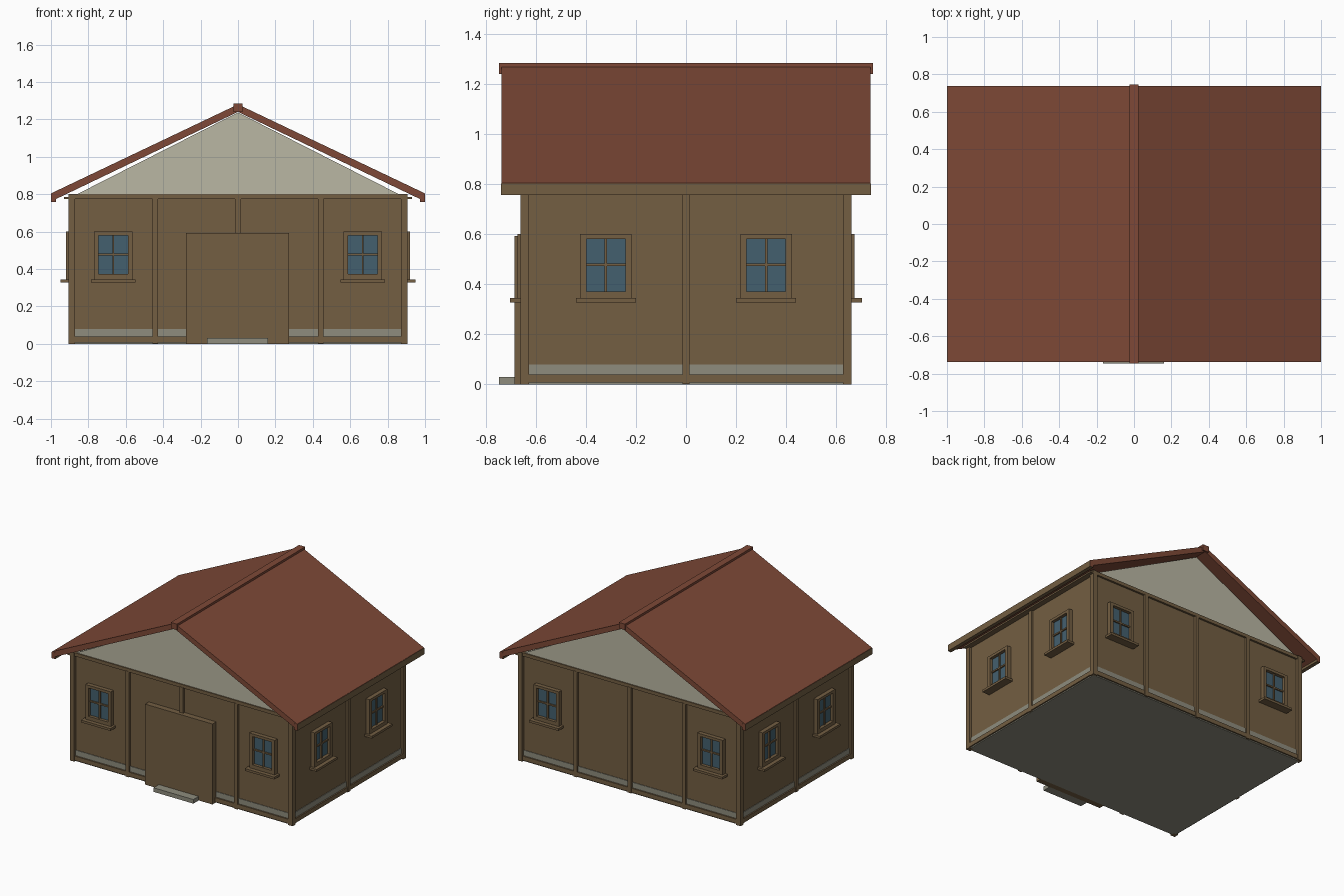
import bpy
import bmesh
from math import pi
from mathutils import Matrix, Vector

cube = bpy.data.objects.get("Cube")
if cube:
    bpy.data.objects.remove(cube, do_unlink=True)


def srgb(r, g, b):
    return tuple(((c / 255 + 0.055) / 1.055) ** 2.4 for c in (r, g, b)) + (1.0,)


def material(name, rgb):
    m = bpy.data.materials.new(name)
    m.use_nodes = True
    m.diffuse_color = srgb(*rgb)
    m.node_tree.nodes["Principled BSDF"].inputs["Base Color"].default_value = srgb(*rgb)
    return m


WOOD = material("brown wood", (115, 94, 66))
ROOF = material("red roof", (126, 73, 55))
PLASTER = material("cream plaster", (186, 183, 163))
STONE = material("grey stone", (142, 140, 125))
GLASS = material("blue glass", (68, 96, 110))


def finish(name, bm, *mats):
    bmesh.ops.recalc_face_normals(bm, faces=bm.faces)
    mesh = bpy.data.meshes.new(name)
    bm.to_mesh(mesh)
    bm.free()
    for m in mats:
        mesh.materials.append(m)
    ob = bpy.data.objects.new(name, mesh)
    bpy.context.collection.objects.link(ob)
    return ob


def add_box(bm, x0, x1, y0, y1, z0, z1):
    size = Vector((x1 - x0, y1 - y0, z1 - z0))
    mid = Vector((x0 + x1, y0 + y1, z0 + z1)) / 2
    bmesh.ops.create_cube(bm, size=1, matrix=Matrix.Translation(mid) @ Matrix.Diagonal(size).to_4x4())


def boxes(name, mat, *dims):
    bm = bmesh.new()
    for d in dims:
        add_box(bm, *d)
    return finish(name, bm, mat)


def prism(name, mat, profile, y0, y1):
    """Extrude an x-z profile along y."""
    bm = bmesh.new()
    face = bm.faces.new([bm.verts.new((x, y0, z)) for x, z in profile])
    out = bmesh.ops.extrude_face_region(bm, geom=[face], use_keep_orig=True)
    verts = [v for v in out["geom"] if isinstance(v, bmesh.types.BMVert)]
    bmesh.ops.translate(bm, verts=verts, vec=(0, y1 - y0, 0))
    return finish(name, bm, mat)


# Outer faces of the timber frame, and the wall panels set behind it
W, D, IN = 0.907, 0.66, 0.018
PW, PD = W - IN, D - IN

# Foundation and walls
boxes("foundation", STONE, (-PW - .004, PW + .004, -PD - .004, PD + .004, 0, .08))
boxes("wall_panels", WOOD, (-PW, PW, -PD, PD, .07, .795))

# Corner posts
for sx in (-1, 1):
    for sy in (-1, 1):
        x, y = sorted((sx * W, sx * (W - .036))), sorted((sy * D, sy * (D - .034)))
        boxes("corner_post", WOOD, (*x, *y, 0, .80))

# Intermediate posts and horizontal beams
for s in (-1, 1):
    y = sorted((s * (D - .002), s * (PD - .02)))
    x = sorted((s * (W - .002), s * (PW - .02)))
    for px in (-.442, 0, .442):
        boxes("front_post" if s < 0 else "back_post", WOOD, (px - .015, px + .015, *y, .002, .78))
    boxes("side_post", WOOD, (*x, -.014, .014, .002, .78))
    yb = sorted((s * (D - .004), s * (PD - .02)))
    xb = sorted((s * (W - .004), s * (PW - .02)))
    for name, z0, z1 in (("sill_beam", .008, .04), ("top_beam", .775, .80)):
        boxes(name, WOOD, (-W + .01, W - .01, *yb, z0, z1))
        boxes(name, WOOD, (*xb, -D + .01, D - .01, z0, z1))
    boxes("eave_plate", WOOD, (*sorted((s * .89, s * .93)), -D, D, .773, .785))

# Door panel and step
boxes("door_panel", WOOD, (-.277, .272, -.685, -PD, 0, .592))
boxes("door_step", STONE, (-.165, .16, -.747, -.68, 0, .03))


def window(side, along):
    """Build a window facing -y at the origin, then turn it onto a wall."""
    angle = {"front": 0, "left": pi / 2, "back": pi, "right": -pi / 2}[side]
    off = PD if side in ("front", "back") else PW
    turn = Matrix.Rotation(angle, 4, "Z") @ Matrix.Translation((along, -off, 0))
    out = -IN - .013
    parts = (
        ("window_frame", WOOD, [
            (-.103, -.078, out, .01, .345, .60), (.078, .103, out, .01, .345, .60),
            (-.078, .078, out, .01, .58, .60), (-.078, .078, out, .01, .345, .372)]),
        ("window_bars", WOOD, [
            (-.005, .005, -.018, 0, .37, .58), (-.078, .078, -.0175, 0, .472, .483)]),
        ("window_sill", WOOD, [(-.12, .12, -IN - .042, .01, .328, .345)]),
        ("window_glass", GLASS, [(-.08, .08, -.008, 0, .37, .582)]),
    )
    for name, mat, dims in parts:
        boxes(side + "_" + name, mat, *dims).data.transform(turn)


for s in (-1, 1):
    for wall in ("front", "back"):
        window(wall, s * .667)
    for wall in ("left", "right"):
        window(wall, s * .32)

# Gable walls under the roof
for s in (-1, 1):
    y0, y1 = sorted((s * (D - .012), s * (D - .04)))
    prism("gable", PLASTER, [(-.86, .80), (.86, .80), (0, 1.237)], y0, y1)

# Roof slopes with fascia boards along the eaves
RY = .737
for s in (-1, 1):
    prism("roof_slope", ROOF, [(0, 1.28), (s * .998, .805), (s * .998, .762), (0, 1.24)], -RY, RY)
    bm = bmesh.new()
    add_box(bm, *sorted((s, s * .972)), -RY - .001, RY + .001, .757, .803)
    bm.normal_update()
    for f in bm.faces:
        f.material_index = 1 if abs(f.normal.y) > .5 else 0
    finish("eave_fascia", bm, WOOD, ROOF)

# Ridge cap
boxes("ridge_cap", ROOF, (-.025, .025, -.746, .746, 1.24, 1.284))
